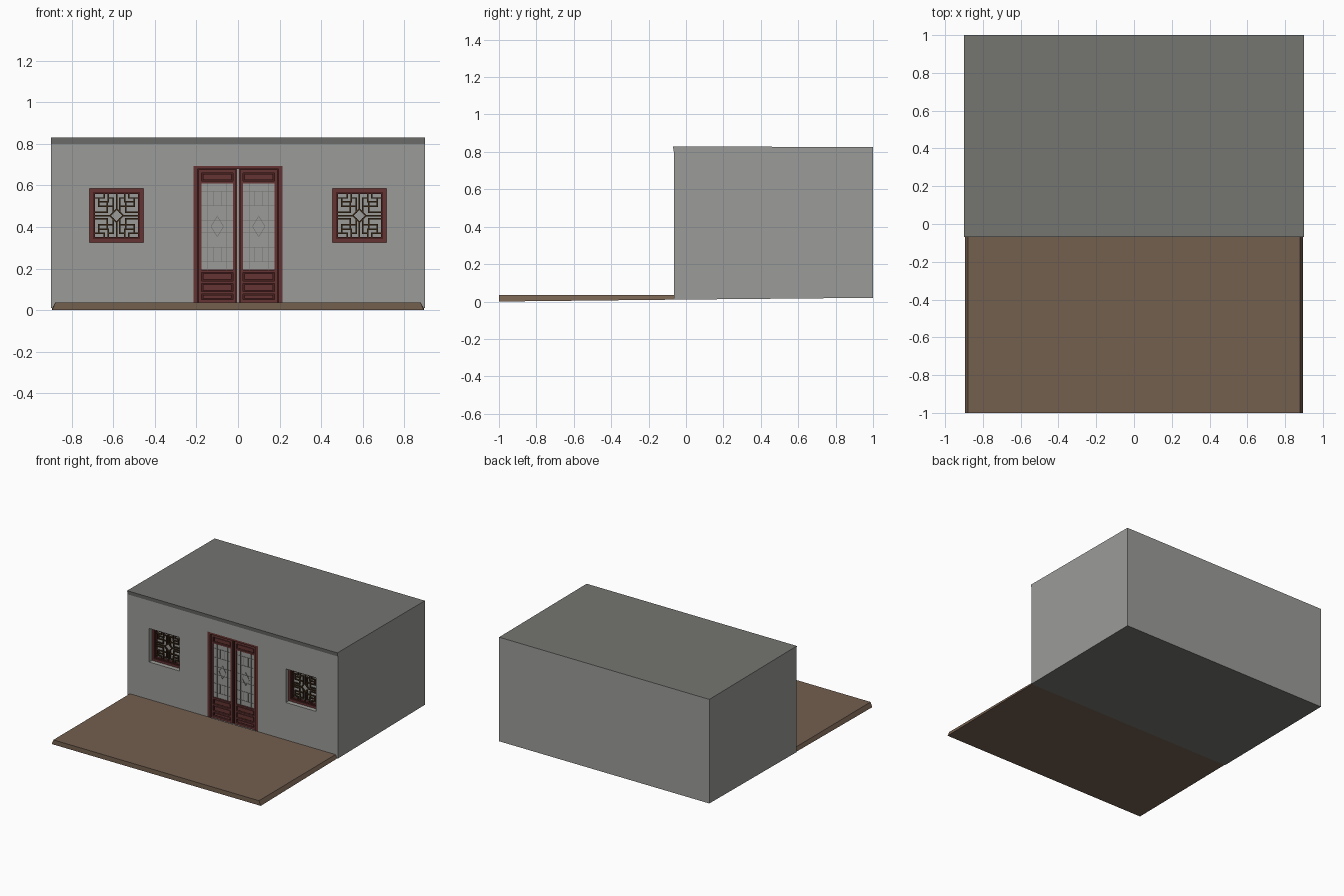
import bpy, bmesh, math
from mathutils import Matrix

if "Cube" in bpy.data.objects:
    bpy.data.objects.remove(bpy.data.objects["Cube"])


def mat(name, r, g, b):
    m = bpy.data.materials.new(name)
    m.diffuse_color = (r, g, b, 1)
    m.use_nodes = True
    m.node_tree.nodes["Principled BSDF"].inputs["Base Color"].default_value = m.diffuse_color
    return m


WALL = mat("wall_grey", 0.33, 0.33, 0.315)
ROOF = mat("roof_dark_grey", 0.175, 0.178, 0.165)
BROWN = mat("floor_brown", 0.175, 0.115, 0.078)
RED = mat("door_red", 0.125, 0.034, 0.032)
DARKRED = mat("dark_red", 0.062, 0.014, 0.013)
LATTICE = mat("lattice_brown", 0.05, 0.026, 0.010)

WALL_Y = -0.065


def finish(name, bm, mats):
    bmesh.ops.recalc_face_normals(bm, faces=bm.faces[:])
    me = bpy.data.meshes.new(name)
    bm.to_mesh(me)
    bm.free()
    for m in mats:
        me.materials.append(m)
    ob = bpy.data.objects.new(name, me)
    bpy.context.collection.objects.link(ob)
    return ob


def box(bm, x0, x1, y0, y1, z0, z1, mi=0):
    c = Matrix.Translation(((x0 + x1) / 2, (y0 + y1) / 2, (z0 + z1) / 2))
    s = Matrix.Diagonal((abs(x1 - x0), abs(y1 - y0), abs(z1 - z0), 1))
    for v in bmesh.ops.create_cube(bm, size=1, matrix=c @ s)["verts"]:
        for f in v.link_faces:
            f.material_index = mi


def bar(bm, p, q, w, y0, y1, mi=0):
    """Straight bar between two (x, z) points."""
    dx, dz = q[0] - p[0], q[1] - p[1]
    m = (Matrix.Translation(((p[0] + q[0]) / 2, (y0 + y1) / 2, (p[1] + q[1]) / 2))
         @ Matrix.Rotation(-math.atan2(dz, dx), 4, 'Y')
         @ Matrix.Diagonal((math.hypot(dx, dz) + w, y1 - y0, w, 1)))
    for v in bmesh.ops.create_cube(bm, size=1, matrix=m)["verts"]:
        for f in v.link_faces:
            f.material_index = mi


def ring(bm, x0, x1, z0, z1, w, y0, y1, mi=0):
    """Rectangular frame made of four bars."""
    box(bm, x0, x0 + w, y0, y1, z0, z1, mi)
    box(bm, x1 - w, x1, y0, y1, z0, z1, mi)
    box(bm, x0 + w, x1 - w, y0, y1, z0, z0 + w, mi)
    box(bm, x0 + w, x1 - w, y0, y1, z1 - w, z1, mi)


# House body: side profile with a small sloped lip under the roof edge
profile = [(-0.07, 0.83), (WALL_Y, 0.80), (WALL_Y, 0.01), (1.0, 0.02), (1.0, 0.825)]
bm = bmesh.new()
ends = [[bm.verts.new((x, y, z)) for y, z in profile] for x in (-0.9, 0.9)]
for e in ends:
    bm.faces.new(e)
for i in range(5):
    j = (i + 1) % 5
    bm.faces.new((ends[0][i], ends[0][j], ends[1][j], ends[1][i]))
bm.normal_update()
for f in bm.faces:
    c = f.calc_center_median()
    if abs(f.normal.z) > 0.5 or (c.y < 0 and c.z > 0.8):
        f.material_index = 1
house = finish("house_body", bm, [WALL, ROOF])

# Recesses for the door and the two windows
WX, WZ, WR = 0.585, 0.455, 0.13
bm = bmesh.new()
box(bm, -0.215, 0.215, -0.2, -0.035, 0.03, 0.695)
for s in (-1, 1):
    box(bm, s * WX - WR, s * WX + WR, -0.2, 0.0, WZ - WR, WZ + WR)
cutter = finish("opening_cutter", bm, [WALL])
cutter.hide_render = True
mod = house.modifiers.new("openings", 'BOOLEAN')
mod.operation = 'DIFFERENCE'
mod.solver = 'EXACT'
mod.object = cutter
bpy.context.view_layer.objects.active = house
bpy.ops.object.modifier_apply(modifier=mod.name)
bpy.data.objects.remove(cutter)

# Front terrace slab with sloped side edges
bm = bmesh.new()
rows = []
for y, zb in ((-1.0, 0.0), (WALL_Y, 0.01)):
    rows.append([bm.verts.new(p) for p in
                 ((-0.895, y, zb), (0.895, y, zb), (0.88, y, 0.036), (-0.88, y, 0.036))])
for r in rows:
    bm.faces.new(r)
for i in range(4):
    j = (i + 1) % 4
    bm.faces.new((rows[0][i], rows[0][j], rows[1][j], rows[1][i]))
finish("terrace", bm, [BROWN])

# Windows: quarter pattern of lattice segments, mirrored four ways
pattern = [(0, .3, 0, 1), (.3, 0, 1, 0), (0, .3, .3, 0), (.15, .15, .15, .8),
           (.15, .42, .8, .42), (.42, .15, 1, .15), (.42, .15, .42, .62),
           (.15, .8, .38, .8), (.38, .62, .38, 1), (.38, .62, .8, .62),
           (.8, .42, .8, .8), (.55, .8, 1, .8), (.55, .8, .55, 1)]
for name, s in (("left", -1), ("right", 1)):
    cx = s * WX
    bm = bmesh.new()
    ring(bm, cx - WR, cx + WR, WZ - WR, WZ + WR, 0.017, -0.03, 0.0, 0)
    ring(bm, cx - WR + .017, cx + WR - .017, WZ - WR + .017, WZ + WR - .017, 0.009, -0.024, 0.0, 1)
    finish(name + "_window_frame", bm, [RED, DARKRED])
    bm = bmesh.new()
    k = 0.106
    for u0, v0, u1, v1 in pattern:
        for a in (-1, 1):
            for b in (-1, 1):
                bar(bm, (cx + a * u0 * k, WZ + b * v0 * k),
                    (cx + a * u1 * k, WZ + b * v1 * k), 0.007, -0.02, -0.01)
    finish(name + "_window_lattice", bm, [LATTICE])

# Door frame
bm = bmesh.new()
for s in (-1, 1):
    box(bm, s * 0.195, s * 0.215, WALL_Y, -0.035, 0.03, 0.695)
box(bm, -0.195, 0.195, WALL_Y, -0.035, 0.68, 0.695)
finish("door_frame", bm, [RED])

# Door leaves: stiles, rails, raised panels, glazed middle with fine lattice
for name, s in (("left", -1), ("right", 1)):
    cx = s * 0.1
    x0, x1 = cx - 0.095, cx + 0.095
    bm = bmesh.new()
    box(bm, x0, x1, -0.042, -0.035, 0.03, 0.68, 1)
    ring(bm, x0 + .004, x1 - .004, 0.034, 0.676, 0.016, -0.054, -0.042)
    for z in (0.083, 0.135, 0.186, 0.616):
        box(bm, x0 + .02, x1 - .02, -0.054, -0.042, z - 0.006, z + 0.006)
    for z0, z1 in ((.055, .072), (.094, .124), (.146, .175), (.627, .655)):
        box(bm, x0 + .027, x1 - .027, -0.05, -0.042, z0, z1)
    finish(name + "_door_leaf", bm, [RED, DARKRED])

    gx, g0, g1 = 0.075, 0.195, 0.61
    bm = bmesh.new()
    box(bm, cx - gx, cx + gx, -0.047, -0.042, g0, g1)
    finish(name + "_door_pane", bm, [WALL])
    bm = bmesh.new()
    gz = (g0 + g1) / 2
    for a in (-1, 1):
        bar(bm, (cx + a * .045, g0), (cx + a * .045, g1), 0.003, -0.049, -0.047)
        for z in (.03, .10, .17):
            bar(bm, (cx - gx, gz + a * z), (cx + gx, gz + a * z), 0.003, -0.049, -0.047)
        for b in (-1, 1):
            bar(bm, (cx, gz + b * .05), (cx + a * .03, gz), 0.003, -0.049, -0.047)
            bar(bm, (cx + a * .02, gz + b * .10), (cx + a * .02, gz + b * .17), 0.003, -0.049, -0.047)
    finish(name + "_door_lattice", bm, [ROOF])
